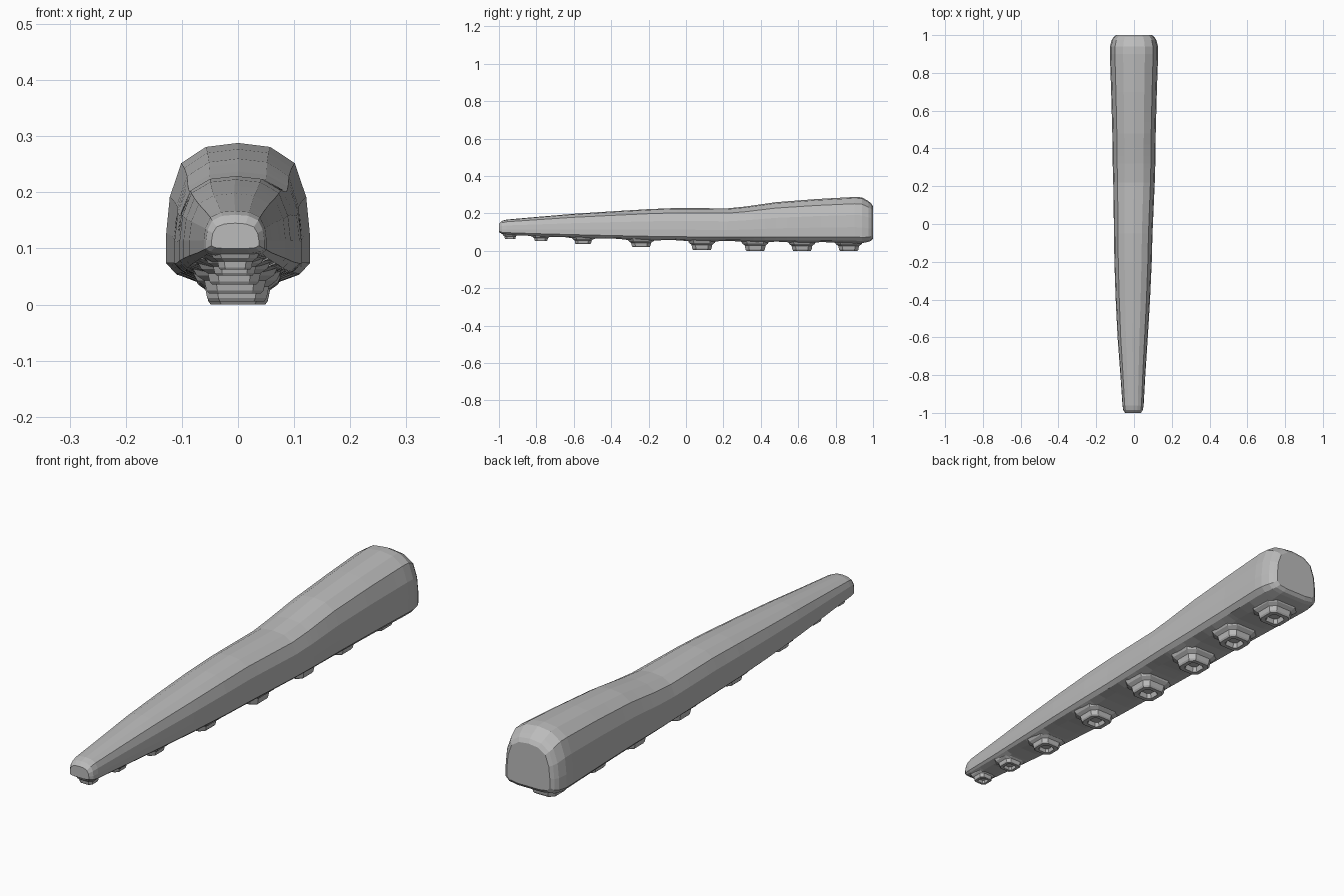
import bpy, bmesh, math

skin = bpy.data.materials.new("grey_skin")
skin.diffuse_color = (0.5, 0.5, 0.5, 1)

# Body stations: y, centre x, half width, underside z, top z
STATIONS = [
    (-1.0, -0.005, 0.042, 0.100, 0.145), (-0.985, -0.005, 0.052, 0.092, 0.160),
    (-0.96, -0.005, 0.056, 0.089, 0.167), (-0.80, -0.006, 0.066, 0.081, 0.181),
    (-0.60, -0.007, 0.080, 0.073, 0.198), (-0.40, -0.006, 0.091, 0.066, 0.211),
    (-0.20, -0.005, 0.099, 0.060, 0.223), (-0.05, -0.004, 0.102, 0.057, 0.229),
    (0.22, 0.0, 0.110, 0.054, 0.227), (0.32, 0.0, 0.113, 0.053, 0.237),
    (0.48, 0.0, 0.115, 0.051, 0.260), (0.70, 0.0, 0.121, 0.049, 0.277),
    (0.90, 0.0, 0.128, 0.047, 0.288), (0.94, 0.0, 0.127, 0.046, 0.286),
    (0.975, 0.0, 0.118, 0.049, 0.266), (0.99, 0.0, 0.108, 0.054, 0.254),
    (1.0, 0.0, 0.095, 0.066, 0.238)]

# Suckers: y, half width, bottom z
SUCKERS = [(-0.94, 0.028, 0.062), (-0.775, 0.034, 0.052), (-0.55, 0.042, 0.036),
           (-0.24, 0.049, 0.020), (0.085, 0.051, 0.005), (0.37, 0.051, 0.0),
           (0.62, 0.051, 0.0), (0.87, 0.051, 0.0)]

# Half cross-section: fraction of half width, fraction of height
HALF = [(0.0, 0.0), (0.5, 0.0), (0.86, 0.03), (1.0, 0.11), (1.0, 0.33),
        (0.95, 0.60), (0.79, 0.85), (0.45, 0.97), (0.0, 1.0)]
SECTION = HALF + [(-u, v) for u, v in HALF[-2:0:-1]]


def station(y):
    for a, b in zip(STATIONS, STATIONS[1:]):
        if y <= b[0]:
            t = (y - a[0]) / (b[0] - a[0])
            return [p + (q - p) * t for p, q in zip(a, b)]
    return list(STATIONS[-1])


def loft(name, rings):
    bm = bmesh.new()
    loops = [[bm.verts.new(p) for p in ring] for ring in rings]
    n = len(loops[0])
    for a, b in zip(loops, loops[1:]):
        for i in range(n):
            j = (i + 1) % n
            bm.faces.new((a[i], a[j], b[j], b[i]))
    bm.faces.new(loops[0][::-1])
    bm.faces.new(loops[-1])
    bmesh.ops.recalc_face_normals(bm, faces=bm.faces)
    mesh = bpy.data.meshes.new(name)
    bm.to_mesh(mesh)
    bm.free()
    mesh.materials.append(skin)
    ob = bpy.data.objects.new(name, mesh)
    bpy.context.collection.objects.link(ob)
    return ob


def bulge(y):
    # Underside swells around each sucker
    return max(math.exp(-((y - s[0]) / (1.5 * s[1])) ** 2) for s in SUCKERS)


# Tapered arm with a rippled underside
ys = sorted({s[0] for s in STATIONS} | {round(-0.9 + 0.06 * i, 3) for i in range(31)})
rings = []
for y in ys:
    _, cx, hw, zb, zt = station(y)
    drop = 0.012 * bulge(y) * min(1, (1 - abs(y)) / 0.06)
    rings.append([(cx + u * hw, y, zb + v * (zt - zb) - (drop if abs(u) < 0.6 and v < 0.02 else 0))
                  for u, v in SECTION])
loft("arm", rings)

# Square cups: flared collar, wall, rim and hollow centre
CORNERS = [(1, 0), (1, 0.62), (0.62, 1), (0, 1), (-0.62, 1), (-1, 0.62),
           (-1, 0), (-1, -0.62), (-0.62, -1), (0, -1), (0.62, -1), (1, -0.62)]
for k, (y, hw, zb) in enumerate(SUCKERS):
    _, cx, _, body, _ = station(y)
    top = body + 0.004
    h = top - zb
    levels = [(1.55, top), (1.40, top - 0.30 * h), (1.12, top - 0.50 * h),
              (1.04, zb + 0.12 * h), (0.95, zb), (0.62, zb),
              (0.50, zb + 0.35 * h)]
    loft(f"sucker_{k + 1}", [[(cx + u * s * hw, y + v * s * hw * 0.97, z)
                              for u, v in CORNERS] for s, z in levels])
